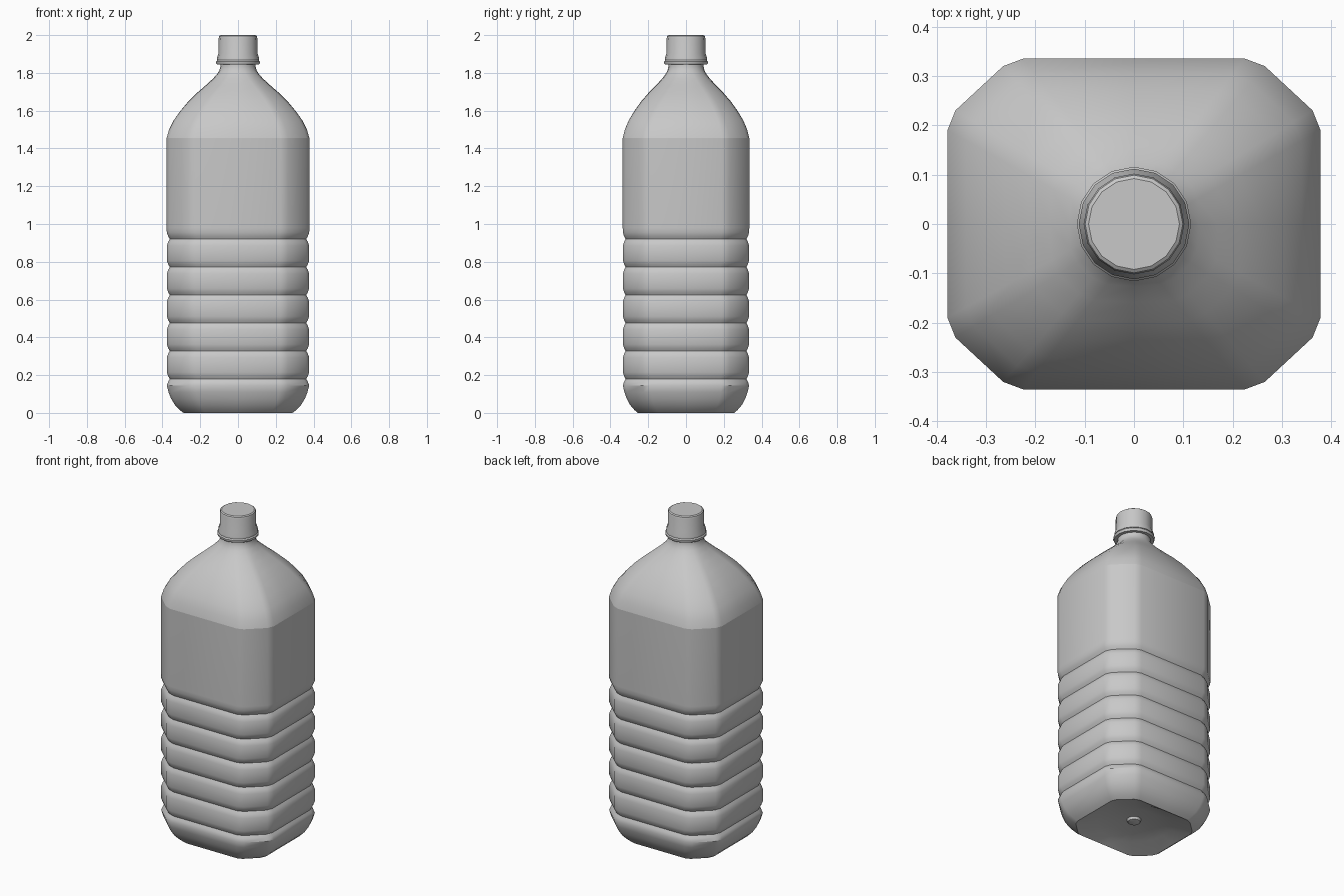
import bpy, bmesh, math

if "Cube" in bpy.data.objects:
    bpy.data.objects.remove(bpy.data.objects["Cube"])

plastic = bpy.data.materials.new("light_grey_plastic")
plastic.diffuse_color = (0.58, 0.58, 0.58, 1)
plastic.use_nodes = True
plastic.node_tree.nodes["Principled BSDF"].inputs["Base Color"].default_value = plastic.diffuse_color

HALF_W = 0.378   # half width of the body
NECK_R = 0.093

# one quadrant of the chamfered rectangular section, starting on +x
QUAD = [(0.378, 0.0), (0.378, 0.19), (0.362, 0.23), (0.265, 0.32), (0.225, 0.335)]


def body_section():
    q = QUAD
    pts = list(q) + [(0.0, 0.335)]
    pts += [(-x, y) for x, y in reversed(q)]
    pts += [(-x, -y) for x, y in q[1:]] + [(0.0, -0.335)]
    pts += [(x, -y) for x, y in reversed(q[1:])]
    return pts


def circle(n, r):
    return [(r * math.cos(2 * math.pi * i / n), r * math.sin(2 * math.pi * i / n)) for i in range(n)]


def loft(name, rings, sharp_rings=(), angle=35):
    """Skin a stack of equal rings, closing both ends."""
    bm = bmesh.new()
    rows = [[bm.verts.new((x, y, z)) for x, y in pts] for pts, z in rings]
    n = len(rows[0])
    for a, b in zip(rows, rows[1:]):
        for i in range(n):
            j = (i + 1) % n
            bm.faces.new((a[i], a[j], b[j], b[i]))
    bm.faces.new(list(reversed(rows[0])))
    bm.faces.new(rows[-1])
    bmesh.ops.recalc_face_normals(bm, faces=bm.faces)
    for f in bm.faces:
        f.smooth = True
    for e in bm.edges:
        if len(e.link_faces) == 2 and e.calc_face_angle(0) > math.radians(angle):
            e.smooth = False
    for r in sharp_rings:
        for i in range(n):
            bm.edges.get((rows[r][i], rows[r][(i + 1) % n])).smooth = False
    mesh = bpy.data.meshes.new(name)
    bm.to_mesh(mesh)
    bm.free()
    mesh.materials.append(plastic)
    obj = bpy.data.objects.new(name, mesh)
    bpy.context.collection.objects.link(obj)
    return obj


section = body_section()
N = len(section)


def scaled(w):
    return [(x * w / HALF_W, y * w / HALF_W) for x, y in section]


def to_circle(w, r):
    """Blend the section towards a circle so that its half width becomes w."""
    t = (HALF_W - w) / (HALF_W - r)
    return [(x + (cx - x) * t, y + (cy - y) * t) for (x, y), (cx, cy) in zip(section, circle(N, r))]


# recessed underside with a small central nub
rings = [(circle(N, r), z) for r, z in
         [(0.015, 0.03), (0.035, 0.035), (0.04, 0.05), (0.13, 0.045), (0.21, 0.028)]]

# rounded foot
foot_start = len(rings)
rings.append((scaled(0.288), 0.0))
for w, z in [(0.308, 0.015), (0.334, 0.042), (0.354, 0.075), (0.368, 0.11)]:
    rings.append((scaled(w), z))

# ribbed grip: narrow grooves at an even pitch
for i in range(6):
    g = 0.18 + 0.148 * i
    for w, dz in [(0.377, -0.035), (0.370, -0.015), (0.361, 0.0), (0.370, 0.015), (0.377, 0.035)]:
        rings.append((scaled(w), g + dz))

# plain upper body and shoulder crease
rings.append((scaled(HALF_W), 0.98))
shoulder = len(rings)
rings.append((scaled(HALF_W), 1.455))

# shoulder flowing into the round neck
for w, z in [(0.365, 1.50), (0.340, 1.55), (0.304, 1.60), (0.262, 1.65), (0.216, 1.695),
             (0.170, 1.735), (0.132, 1.77), (0.110, 1.795), (0.098, 1.815), (NECK_R, 1.835)]:
    rings.append((to_circle(w, NECK_R), z))
rings.append((circle(N, NECK_R), 1.88))
loft("bottle_body", rings, sharp_rings=(foot_start, shoulder))


def turned(name, profile, sides=16):
    return loft(name, [(circle(sides, r), z) for r, z in profile])


# tamper ring below the cap
turned("neck_ring", [(0.094, 1.845), (0.112, 1.845), (0.116, 1.852), (0.116, 1.86),
                     (0.110, 1.867), (0.094, 1.867)])

# screw cap with a flared skirt and eased top edge
turned("screw_cap", [(0.094, 1.868), (0.112, 1.868), (0.112, 1.878), (0.103, 1.905),
                     (0.102, 1.985), (0.099, 1.995), (0.092, 2.0)])
